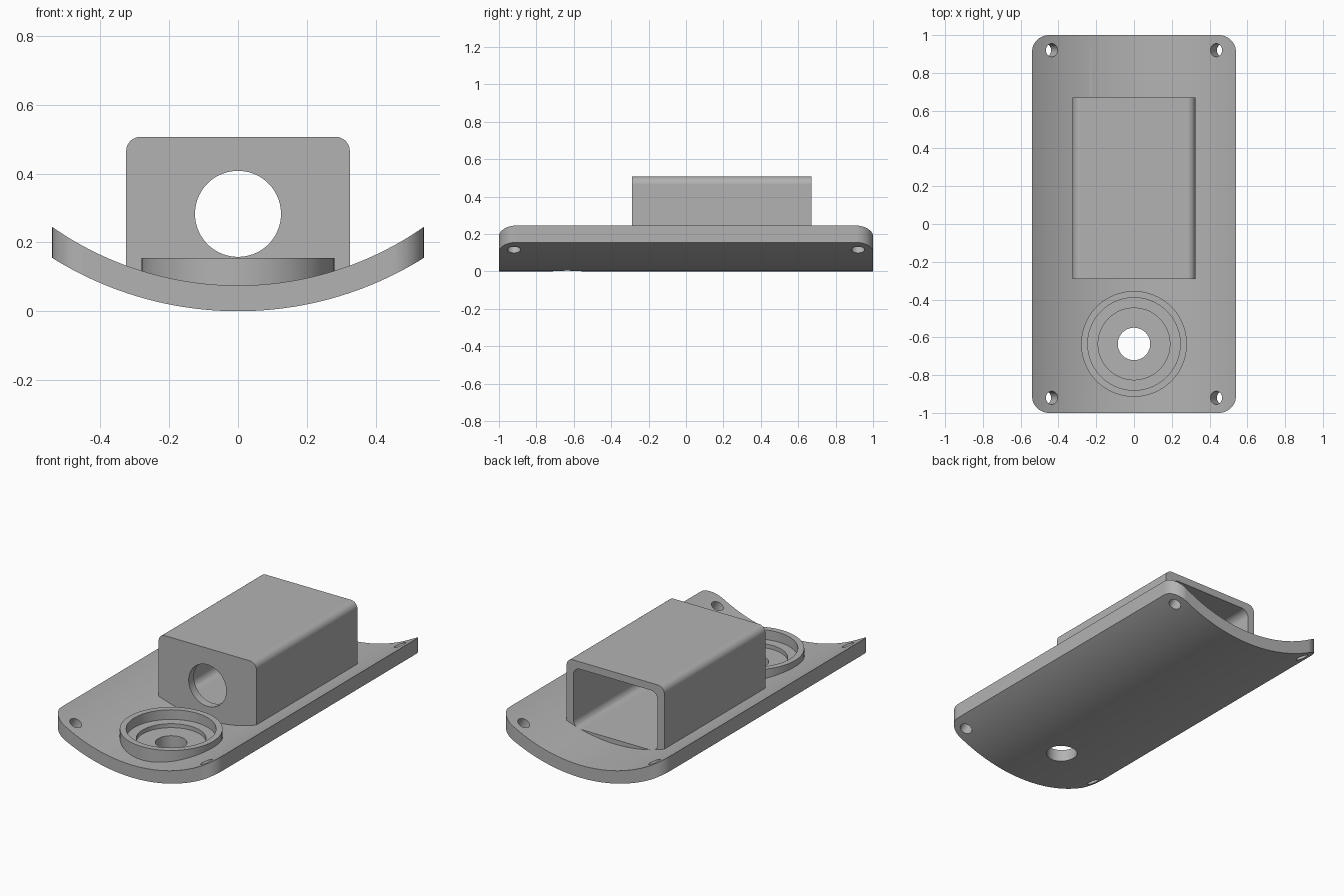
import bpy
import bmesh
import math
from mathutils import Matrix, Vector

cube = bpy.data.objects.get("Cube")
if cube:
    bpy.data.objects.remove(cube, do_unlink=True)

R_OUT, THICK, HALF_W = 1.018, 0.075, 0.54   # curved plate
RING_Y, AXIS_Z = -0.635, 0.283              # ring seat and tunnel centres

grey = bpy.data.materials.new("plain_grey")
grey.use_nodes = True
grey.diffuse_color = (0.45, 0.45, 0.45, 1)
grey.node_tree.nodes["Principled BSDF"].inputs["Base Color"].default_value = grey.diffuse_color


def prism(name, outline, axis, lo, hi):
    """Extrude a 2D outline: (x, y) along z, or (x, z) along y."""
    bm = bmesh.new()
    place = (lambda u, v: (u, v, lo)) if axis == "z" else (lambda u, v: (u, lo, v))
    face = bm.faces.new([bm.verts.new(place(u, v)) for u, v in outline])
    moved = bmesh.ops.extrude_face_region(bm, geom=[face])["geom"]
    step = Vector((0, 0, hi - lo)) if axis == "z" else Vector((0, hi - lo, 0))
    bmesh.ops.translate(bm, vec=step, verts=[g for g in moved if isinstance(g, bmesh.types.BMVert)])
    bmesh.ops.recalc_face_normals(bm, faces=bm.faces)
    mesh = bpy.data.meshes.new(name)
    bm.to_mesh(mesh)
    bm.free()
    mesh.materials.append(grey)
    obj = bpy.data.objects.new(name, mesh)
    bpy.context.collection.objects.link(obj)
    return obj


def arc(cx, cy, r, start, end, steps):
    angles = [math.radians(start + (end - start) * i / steps) for i in range(steps + 1)]
    return [(cx + r * math.cos(a), cy + r * math.sin(a)) for a in angles]


def rounded_rect(x, lo, hi, r_low, r_high):
    """Rectangle of half width x with separate lower and upper corner radii."""
    pts = []
    for sx, v, r, start in ((1, hi - r_high, r_high, 0), (-1, hi - r_high, r_high, 90),
                            (-1, lo + r_low, r_low, 180), (1, lo + r_low, r_low, 270)):
        u = sx * (x - r)
        pts += arc(u, v, r, start, start + 90, 12) if r else [(u, v)]
    return pts


def disc(name, cx, cy, r, axis, lo, hi):
    return prism(name, arc(cx, cy, r, 0, 360, 72)[:-1], axis, lo, hi)


def combine(obj, other, operation):
    """Apply a boolean and discard the second shape."""
    mod = obj.modifiers.new(operation.lower(), "BOOLEAN")
    mod.operation, mod.object, mod.solver = operation, other, "EXACT"
    bpy.ops.object.select_all(action="DESELECT")
    bpy.context.view_layer.objects.active = obj
    obj.select_set(True)
    bpy.ops.object.modifier_apply(modifier=mod.name)
    bpy.data.objects.remove(other, do_unlink=True)


# Curved plate with rounded corners
span = math.degrees(math.asin(0.6 / R_OUT))
section = (arc(0, R_OUT, R_OUT, 270 - span, 270 + span, 64)
           + arc(0, R_OUT, R_OUT - THICK, 270 + span, 270 - span, 64))
cover = prism("curved_cover", section, "y", -1.1, 1.1)
combine(cover, prism("plate_outline", rounded_rect(HALF_W, -1, 1, 0.09, 0.09), "z", -0.5, 1),
        "INTERSECT")

# Box housing, open at the back, with a round hole in the front wall
box = prism("box_housing", rounded_rect(0.325, 0.06, 0.507, 0, 0.042), "y", -0.29, 0.67)
combine(box, prism("cavity", rounded_rect(0.28, 0.103, 0.463, 0.045, 0.045), "y", -0.24, 0.8),
        "DIFFERENCE")
combine(box, disc("front_hole", 0, AXIS_Z, 0.125, "y", -0.4, -0.1), "DIFFERENCE")
combine(cover, box, "UNION")

# Ring seat with stepped recess and through hole
combine(cover, disc("ring", 0, RING_Y, 0.28, "z", 0.06, 0.155), "UNION")
for radius, floor in ((0.245, 0.097), (0.19, 0.073), (0.086, -0.2)):
    combine(cover, disc("recess", 0, RING_Y, radius, "z", floor, 0.4), "DIFFERENCE")

# Corner screw holes, square to the curved surface
tilt = math.asin(0.47 / R_OUT)
for sx in (-1, 1):
    for y in (-0.92, 0.92):
        hole = disc("screw_hole", 0, 0, 0.035, "z", -R_OUT - 0.1, -R_OUT + 0.2)
        hole.data.transform(Matrix.Translation((0, y, R_OUT)) @ Matrix.Rotation(-sx * tilt, 4, "Y"))
        combine(cover, hole, "DIFFERENCE")

# Smooth curves, crisp edges
bpy.ops.object.select_all(action="DESELECT")
cover.select_set(True)
bpy.context.view_layer.objects.active = cover
bpy.ops.object.shade_smooth_by_angle(angle=math.radians(20))
weighted = cover.modifiers.new("even_shading", "WEIGHTED_NORMAL")
weighted.keep_sharp = True
